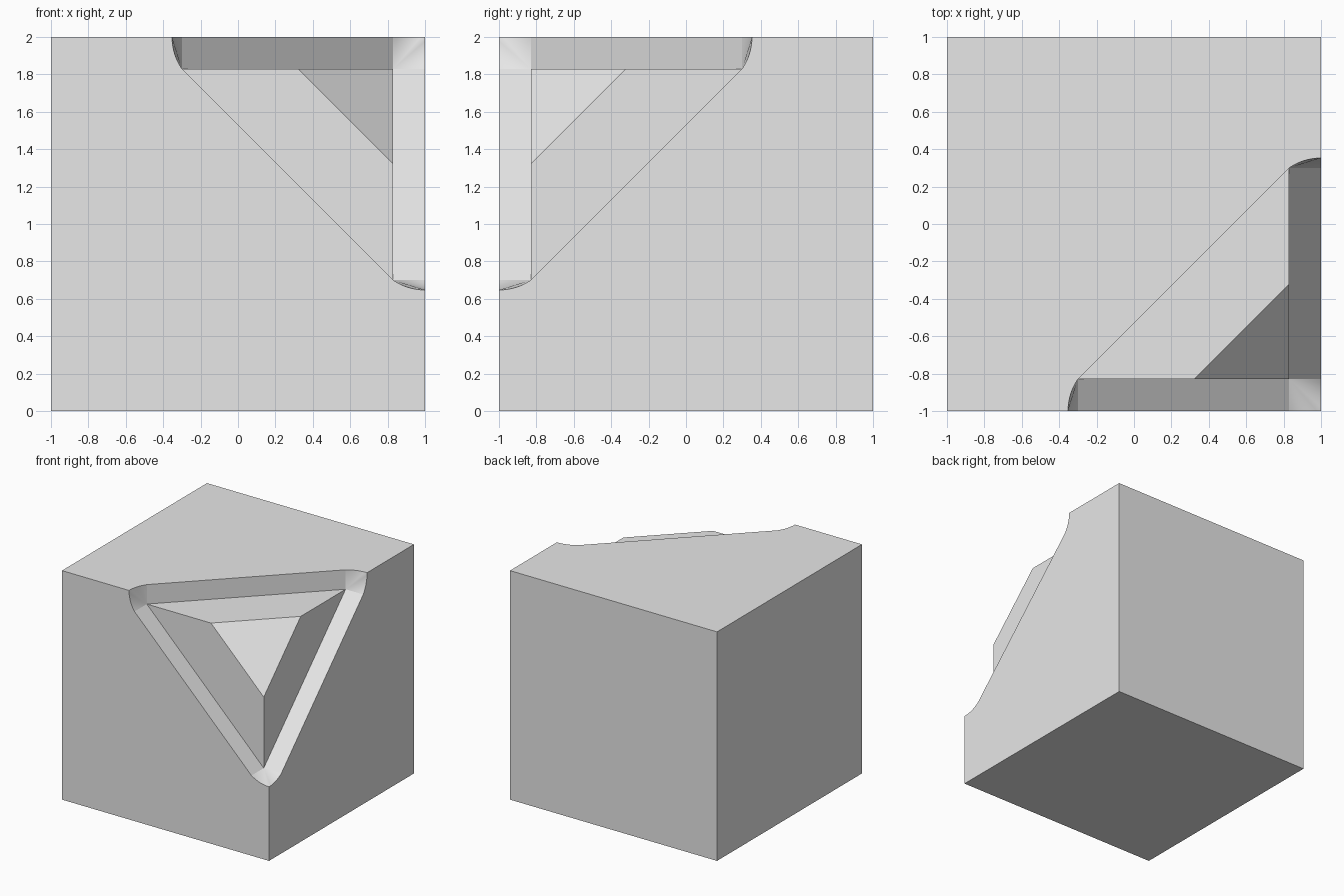
import bpy, bmesh
from math import sin, cos, asin
from mathutils import Vector

if "Cube" in bpy.data.objects:
    bpy.data.objects.remove(bpy.data.objects["Cube"])

SIZE = 2.0      # cube side
DEPTH = 0.17    # groove depth
REACH = 1.3     # groove tip, measured from the cut corner
TIP = 1.353     # where the rounded tip crosses the cube edge
CAP = 0.68      # corner of the flat triangular cap
STEPS = 8

grey = bpy.data.materials.new("light_grey")
grey.use_nodes = True
grey.diffuse_color = (0.8, 0.8, 0.8, 1)
grey.node_tree.nodes["Principled BSDF"].inputs["Base Color"].default_value = grey.diffuse_color

bm = bmesh.new()


def add_face(points, turn, smooth=False):
    """Face in distances from the cut corner, cycled round its diagonal."""
    verts = []
    for p in points:
        a, b, c = (p[(i - turn) % 3] for i in range(3))
        verts.append(bm.verts.new(Vector((1 - a, b - 1, SIZE - c))))
    bm.faces.new(verts).smooth = smooth


def swap(points):
    return [(q, p, r) for p, q, r in points]


# Rounded groove tip: arc from the cube edge to the straight wall
rise = TIP - REACH
radius = (rise ** 2 + DEPTH ** 2) / (2 * rise)
sweep = asin(DEPTH / radius)
arc = [(TIP - radius * (1 - cos(sweep * i / STEPS)), radius * sin(sweep * i / STEPS), 0)
       for i in range(STEPS + 1)]
apex = (REACH, DEPTH, DEPTH)
apex_2 = (DEPTH, REACH, DEPTH)

for turn in range(3):
    # Cut cube side and the plain side opposite
    add_face(arc + swap(arc)[::-1] + [(0, SIZE, 0), (SIZE, SIZE, 0), (SIZE, 0, 0)], turn)
    add_face([(0, 0, SIZE), (SIZE, 0, SIZE), (SIZE, SIZE, SIZE), (0, SIZE, SIZE)], turn)
    # Straight groove wall
    add_face([arc[-1], swap(arc)[-1], apex_2, apex], turn)
    # Sloping side of the inner raised corner
    add_face([apex, apex_2, (DEPTH, CAP, DEPTH), (CAP, DEPTH, DEPTH)], turn)
    # Fans closing the rounded tips
    for tip, curve in ((apex, arc), (apex_2, swap(arc))):
        for p, q in zip(curve, curve[1:]):
            add_face([tip, p, q], turn, smooth=True)

# Flat triangular cap
add_face([(CAP, DEPTH, DEPTH), (DEPTH, CAP, DEPTH), (DEPTH, DEPTH, CAP)], 0)

bmesh.ops.remove_doubles(bm, verts=bm.verts, dist=0.0005)
bmesh.ops.recalc_face_normals(bm, faces=bm.faces)

mesh = bpy.data.meshes.new("grooved_block")
bm.to_mesh(mesh)
bm.free()
mesh.materials.append(grey)
block = bpy.data.objects.new("grooved_block", mesh)
bpy.context.collection.objects.link(block)
